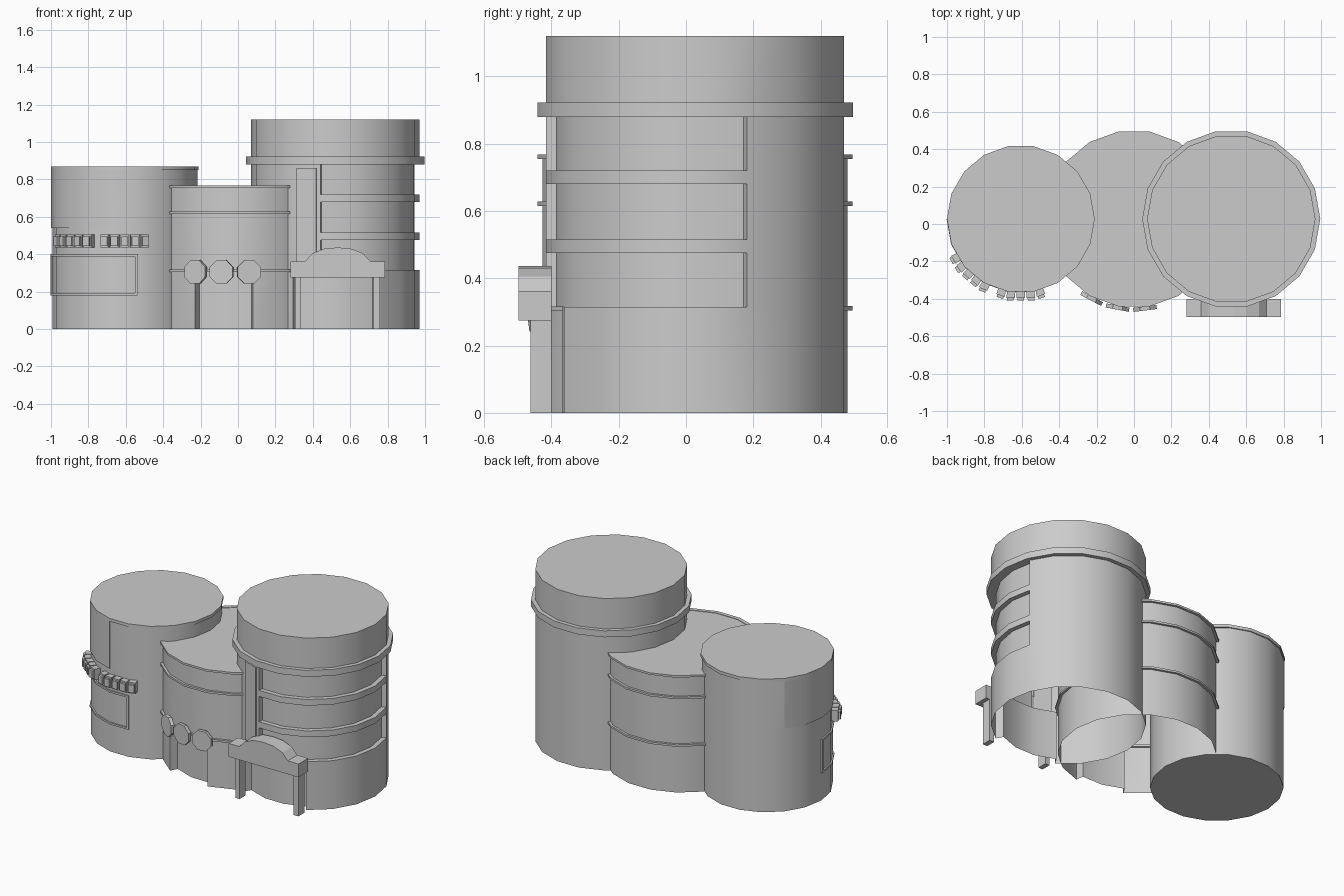
import bpy, bmesh
from math import sin, cos, radians, pi
from mathutils import Matrix

if "Cube" in bpy.data.objects:
    bpy.data.objects.remove(bpy.data.objects["Cube"])

N = 18                      # sides of every tower
STEP = 360 / N
CY = 0.027                  # towers share one y centre
LEFT, MID, RIGHT = (-0.605, CY), (0.0, CY), (0.52, CY)


def finish(name, bm, smooth=True):
    bmesh.ops.remove_doubles(bm, verts=bm.verts, dist=0.0002)
    bmesh.ops.recalc_face_normals(bm, faces=bm.faces)
    me = bpy.data.meshes.new(name)
    bm.to_mesh(me)
    bm.free()
    ob = bpy.data.objects.new(name, me)
    bpy.context.collection.objects.link(ob)
    if smooth:
        bpy.ops.object.select_all(action='DESELECT')
        bpy.context.view_layer.objects.active = ob
        ob.select_set(True)
        bpy.ops.object.shade_smooth_by_angle(angle=radians(30))
    return ob


def point(c, r, deg, z):
    """Point on an 18-sided outline of corner radius r."""
    off = (deg % STEP) - STEP / 2
    k = r * cos(radians(STEP / 2)) / cos(radians(off))
    return (c[0] + k * cos(radians(deg)), c[1] + k * sin(radians(deg)), z)


def tower(name, c, levels, radius, floor=False):
    """Faceted wall whose radius may change per (sector, level) cell."""
    bm = bmesh.new()

    def quad(*pts):
        bm.faces.new([bm.verts.new(point(c, *p)) for p in pts])

    top = len(levels) - 2
    for k in range(top + 1):
        z0, z1 = levels[k], levels[k + 1]
        for i in range(N):
            a, b = i * STEP, (i + 1) * STEP
            r, side = radius(i, k), radius((i + 1) % N, k)
            quad((r, a, z0), (r, b, z0), (r, b, z1), (r, a, z1))
            if abs(side - r) > 1e-4:
                quad((r, b, z0), (side, b, z0), (side, b, z1), (r, b, z1))
            if k < top and abs(radius(i, k + 1) - r) > 1e-4:
                u = radius(i, k + 1)
                quad((r, a, z1), (r, b, z1), (u, b, z1), (u, a, z1))
    # roof (and floor where closed)
    for k, z in [(top, levels[-1])] + ([(0, levels[0])] if floor else []):
        bm.faces.new([bm.verts.new(point(c, radius(i, k), i * STEP, z)) for i in range(N)])
    return finish(name, bm)


def band(name, c, r0, r1, z0, z1, a0=0, a1=360):
    """Solid strip following the tower outline from angle a0 to a1."""
    bm = bmesh.new()
    angs = [a0] + [i * STEP for i in range(2 * N + 1) if a0 + .01 < i * STEP < a1 - .01] + [a1]
    rows = [[bm.verts.new(point(c, r, a, z)) for r, z in
             ((r0, z0), (r1, z0), (r1, z1), (r0, z1))] for a in angs]
    for p, q in zip(rows, rows[1:]):
        for j in range(4):
            bm.faces.new((p[j], p[(j + 1) % 4], q[(j + 1) % 4], q[j]))
    if a1 - a0 < 359:
        bm.faces.new(rows[0])
        bm.faces.new(rows[-1])
    return finish(name, bm)


def box(name, x0, x1, y0, y1, z0, z1):
    bm = bmesh.new()
    bmesh.ops.create_cube(bm, size=1, matrix=Matrix.Translation(
        ((x0 + x1) / 2, (y0 + y1) / 2, (z0 + z1) / 2)) @ Matrix.Diagonal(
        (x1 - x0, y1 - y0, z1 - z0, 1)))
    return finish(name, bm, False)


# Left tower: raised wall panel, slightly wider cap, closed floor
def left_radius(i, k):
    if k == 3:
        return 0.395
    return 0.394 if k == 2 and 7 <= i <= 12 else 0.388


tower("left_tower", LEFT, [0, 0.54, 0.85, 0.87][:2] + [0.541, 0.85, 0.87], left_radius, floor=True)

# Framed window on the left tower
band("window_frame_top", LEFT, 0.385, 0.397, 0.388, 0.40, 180, 280)
band("window_frame_bottom", LEFT, 0.385, 0.397, 0.18, 0.192, 180, 280)
band("window_frame_left", LEFT, 0.385, 0.397, 0.192, 0.388, 180, 182)
band("window_frame_right", LEFT, 0.385, 0.397, 0.192, 0.388, 278, 280)

# Curved row of plain sign blocks
for start, end, count in ((208, 246, 5), (252, 289, 5)):
    w = (end - start) / count
    for n in range(count):
        a = start + n * w
        band("sign_block", LEFT, 0.38, 0.428, 0.435, 0.505, a, a + w * 0.85)
        band("sign_block_face", LEFT, 0.42, 0.442, 0.445, 0.495, a + w * 0.1, a + w * 0.75)

# Middle tower with entrance recess and trim rings
tower("middle_tower", MID, [0, 0.305, 0.765],
      lambda i, k: 0.41 if k == 0 and i in (12, 13) else 0.46)
for z in (0.305, 0.615, 0.755):
    band("middle_trim_ring", MID, 0.45, 0.475, z, z + 0.013)

# Three octagonal discs above the middle entrance
for deg in (242, 259.5, 277):
    bm = bmesh.new()
    a = radians(deg)
    m = (Matrix.Translation((0.482 * cos(a), CY + 0.482 * sin(a), 0.305))
         @ Matrix.Rotation(a, 4, 'Z') @ Matrix.Rotation(pi / 2, 4, 'Y')
         @ Matrix.Rotation(pi / 8, 4, 'Z'))
    bmesh.ops.create_cone(bm, cap_ends=True, segments=8, radius1=0.068,
                          radius2=0.068, depth=0.022, matrix=m)
    finish("entrance_disc", bm, False)


# Right tower: door recess below, three recessed window bands above
def right_radius(i, k):
    if k == 0:
        return 0.40 if i in (12, 13, 14) else 0.45
    return 0.42 if k in (1, 3, 5) and (i >= 13 or i == 0) else 0.45


tower("right_tower", RIGHT, [0, 0.315, 0.475, 0.515, 0.68, 0.72, 0.88, 1.12], right_radius)
band("right_tower_flange", RIGHT, 0.44, 0.476, 0.88, 0.922)
band("vertical_panel", RIGHT, 0.44, 0.458, 0.315, 0.86, 243, 257)

# Portico: two posts and an arched header
box("left_post", 0.305, 0.335, -0.462, -0.40, 0, 0.285)
box("right_post", 0.725, 0.758, -0.462, -0.40, 0, 0.285)
half = [(0.252, 0.275), (0.252, 0.362), (0.175, 0.362), (0.135, 0.405), (0.07, 0.43)]
outline = half + [(0, 0.436)] + [(-x, z) for x, z in reversed(half)]
bm = bmesh.new()
face = bm.faces.new([bm.verts.new((0.533 + x, -0.498, z)) for x, z in outline])
ext = bmesh.ops.extrude_face_region(bm, geom=[face])
bmesh.ops.translate(bm, vec=(0, 0.098, 0),
                    verts=[g for g in ext["geom"] if isinstance(g, bmesh.types.BMVert)])
if face.is_valid and len(bm.faces) < len(outline) + 2:
    bmesh.ops.holes_fill(bm, edges=bm.edges)
finish("portico_header", bm, False)
